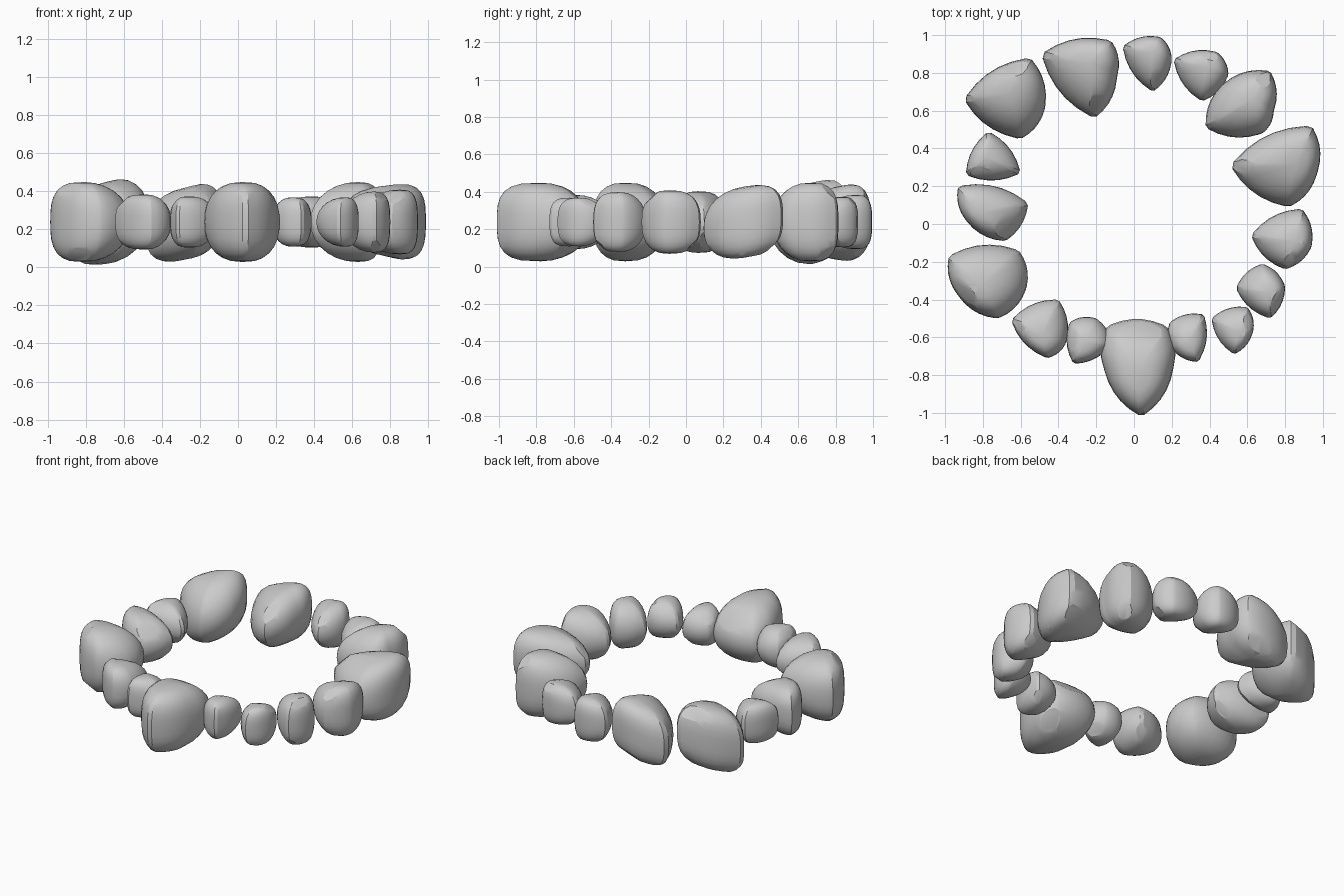
import bpy, bmesh, math, random
from mathutils import Vector

if "Cube" in bpy.data.objects:
    bpy.data.objects.remove(bpy.data.objects["Cube"])

random.seed(4)
MID_Z = 0.238      # shared centre height of the ring
BULGE = 0.12       # outward bow of each stone side
SEG, RINGS = 6, 14

# each stone: height, then plan-view corners running counter-clockwise
STONES = [
    (0.42, (-.14, -.54), (-.16, -.76), (.04, -1.02), (.21, -.75), (.17, -.54)),
    (0.26, (.19, -.52), (.20, -.66), (.34, -.73), (.37, -.48)),
    (0.26, (.41, -.50), (.53, -.69), (.63, -.57), (.60, -.44)),
    (0.32, (.54, -.34), (.72, -.50), (.80, -.33), (.68, -.21)),
    (0.34, (.62, -.06), (.80, -.24), (.94, -.12), (.89, .08)),
    (0.38, (.51, .31), (.82, .09), (.97, .27), (.94, .52)),
    (0.42, (.38, .51), (.68, .48), (.74, .60), (.72, .81), (.47, .74)),
    (0.27, (.21, .87), (.36, .65), (.50, .79), (.44, .91)),
    (0.29, (-.06, .94), (.10, .70), (.20, .87), (.14, .99)),
    (0.38, (-.49, .90), (-.21, .56), (-.09, .78), (-.12, .97)),
    (0.42, (-.90, .66), (-.60, .45), (-.47, .62), (-.55, .88)),
    (0.27, (-.89, .26), (-.60, .27), (-.77, .49)),
    (0.33, (-.93, .20), (-.89, .02), (-.68, -.09), (-.56, .11)),
    (0.42, (-.98, -.17), (-.93, -.38), (-.72, -.50), (-.57, -.34), (-.61, -.14)),
    (0.29, (-.65, -.51), (-.46, -.71), (-.36, -.63), (-.40, -.40)),
    (0.27, (-.34, -.52), (-.32, -.74), (-.12, -.64), (-.20, -.50)),
]
# sideways lean of some stones: rise per unit along the ring (counter-clockwise)
LEAN = {5: 0.18, 9: -0.25, 10: -0.25}


def outline(corners):
    """Join the corners with shallow outward arcs, slightly blunting each tip."""
    pts = []
    for k, a in enumerate(corners):
        b = corners[(k + 1) % len(corners)]
        d = b - a
        for s in range(SEG):
            t = 0.05 + 0.9 * s / (SEG - 1)
            pts.append(a + d * t + Vector((d.y, -d.x)) * (4 * t * (1 - t) * BULGE))
    return pts


def chisel(bm, direction, depth):
    """Slice a flat facet off the side of the stone facing direction."""
    d = direction.normalized()
    reach = [v.co.dot(d) for v in bm.verts]
    at = max(reach) - depth * (max(reach) - min(reach))
    geom = bm.verts[:] + bm.edges[:] + bm.faces[:]
    cut = bmesh.ops.bisect_plane(bm, geom=geom, dist=1e-5, plane_co=d * at,
                                 plane_no=d, clear_outer=True)["geom_cut"]
    edges = [e for e in cut if isinstance(e, bmesh.types.BMEdge)]
    bmesh.ops.holes_fill(bm, edges=edges, sides=0)


def make_stone(name, height, corners, lean):
    plan = outline([Vector(c) for c in corners])
    n = len(plan)
    centre = sum(plan, Vector((0, 0))) / n
    out = centre.normalized()
    along = Vector((-out.y, out.x))
    radius = sum((p - centre).length for p in plan) / n
    # the crown sits toward the outside of the ring, so the outer face is steeper
    pivot = centre + out * radius * 0.25
    bm = bmesh.new()
    rows = []
    for i in range(1, RINGS):
        t = -math.cos(math.pi * i / RINGS)
        row = []
        for p in plan:
            e = 2.6 + 0.6 * (p - pivot).normalized().dot(out)   # squarer outside
            q = (p - pivot) * (1 - abs(t) ** e) ** (1 / e)
            z = MID_Z + t * height / 2 + lean * q.dot(along)
            row.append(bm.verts.new((*(pivot + q), z)))
        rows.append(row)
    low = bm.verts.new((*pivot, MID_Z - height / 2))
    top = bm.verts.new((*pivot, MID_Z + height / 2))
    for j in range(n):
        k = (j + 1) % n
        for r0, r1 in zip(rows, rows[1:]):
            bm.faces.new((r0[j], r0[k], r1[k], r1[j]))
        bm.faces.new((low, rows[0][k], rows[0][j]))
        bm.faces.new((top, rows[-1][j], rows[-1][k]))
    # hewn facets on the upper and lower shoulders
    for rise in (1, -1):
        a = random.uniform(0, 2 * math.pi)
        chisel(bm, Vector((math.cos(a), math.sin(a), rise)), 0.03)
    bmesh.ops.recalc_face_normals(bm, faces=bm.faces[:])
    mesh = bpy.data.meshes.new(name)
    bm.to_mesh(mesh)
    bm.free()
    ob = bpy.data.objects.new(name, mesh)
    bpy.context.collection.objects.link(ob)
    bpy.ops.object.select_all(action='DESELECT')
    ob.select_set(True)
    bpy.context.view_layer.objects.active = ob
    bpy.ops.object.shade_smooth_by_angle(angle=math.radians(25))


# ring of stones
for i, (height, *corners) in enumerate(STONES):
    make_stone(f"stone_{i + 1:02d}", height, corners, LEAN.get(i, 0))
